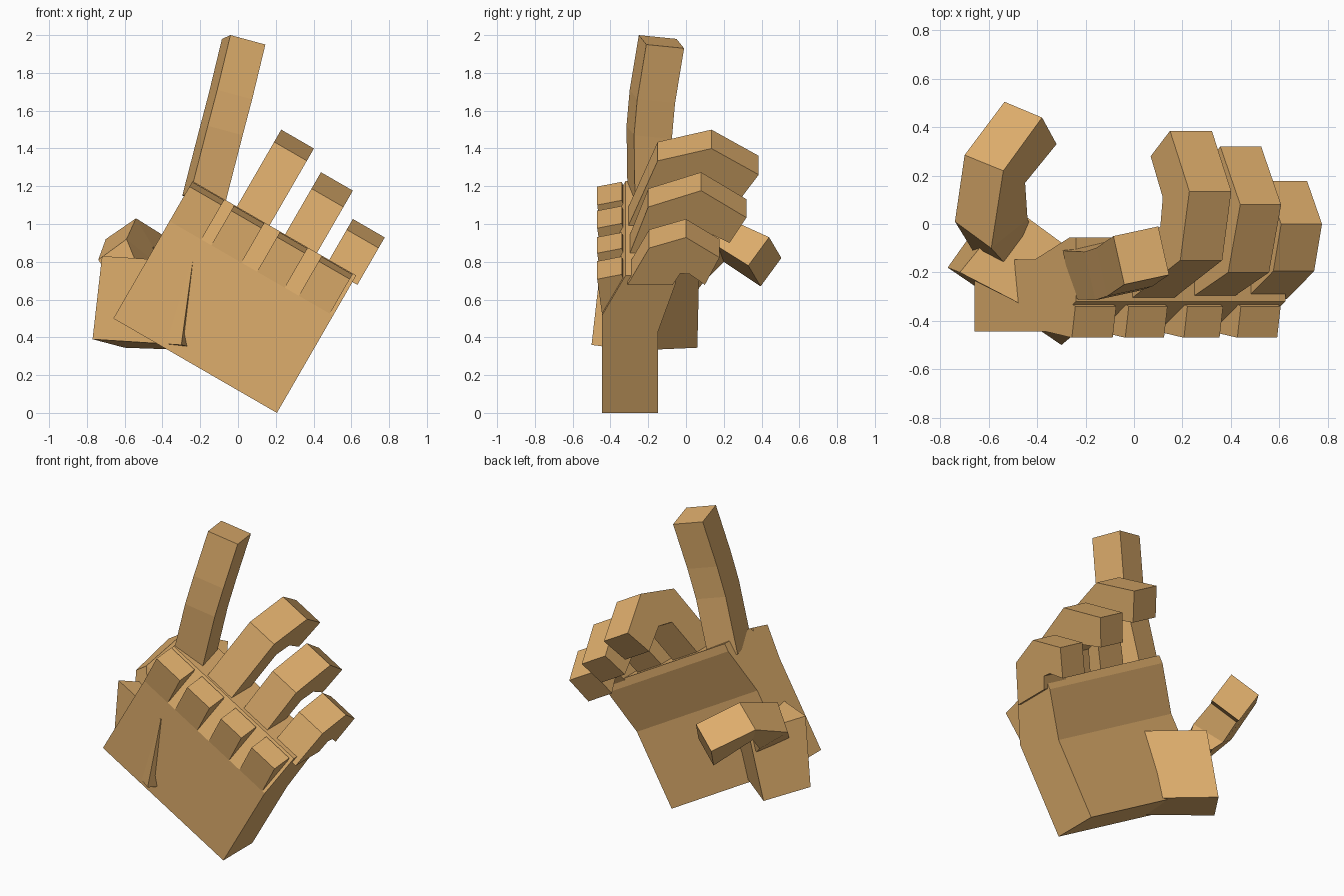
import bpy, bmesh, math
from mathutils import Vector

if "Cube" in bpy.data.objects:
    bpy.data.objects.remove(bpy.data.objects["Cube"])

SKIN = (0.73, 0.42, 0.15, 1)
skin = bpy.data.materials.new("tan_skin")
skin.use_nodes = True
skin.diffuse_color = SKIN
skin.node_tree.nodes["Principled BSDF"].inputs["Base Color"].default_value = SKIN

# Hand leans 30 degrees: u runs across the palm, v towards the fingers
TILT = math.radians(30)


def hand(u, y, v):
    c, s = math.cos(TILT), math.sin(TILT)
    return Vector((-0.66 + c * u + s * v, y, 0.5 - s * u + c * v))


def loft(name, rings):
    """Join matching rings of points into a closed solid."""
    bm = bmesh.new()
    loops = [[bm.verts.new(p) for p in ring] for ring in rings]
    for a, b in zip(loops, loops[1:]):
        for i in range(len(a)):
            j = (i + 1) % len(a)
            bm.faces.new((a[i], a[j], b[j], b[i]))
    bm.faces.new(loops[0])
    bm.faces.new(loops[-1])
    bmesh.ops.recalc_face_normals(bm, faces=bm.faces)
    mesh = bpy.data.meshes.new(name)
    bm.to_mesh(mesh)
    bm.free()
    mesh.materials.append(skin)
    obj = bpy.data.objects.new(name, mesh)
    bpy.context.collection.objects.link(obj)
    return obj


def slab(name, profile, u0, u1):
    """Extrude a side profile of (y, v) points across the hand."""
    return loft(name, [[hand(u, y, v) for y, v in profile] for u in (u0, u1)])


# Palm, swelling towards the finger roots
slab("palm", [(-0.445, 0), (-0.445, 0.595), (-0.32, 0.84), (-0.055, 0.84),
              (-0.055, 0.79), (-0.147, 0.5), (-0.147, 0)], 0, 1)

# Knuckle wedges
knuckle = [(-0.445, 0.595), (-0.47, 0.806), (-0.34, 0.835), (-0.3, 0.7)]
for name, u0, u1 in (("index", 0, 0.195), ("middle", 0.255, 0.44),
                     ("ring", 0.535, 0.705), ("little", 0.79, 0.98)):
    slab(name + "_knuckle", knuckle, u0, u1)

# Curled fingers: back of finger out to the tip, then the inside
slab("middle_finger", [(-0.32, 0.8), (-0.15, 1.235), (0.135, 1.31), (0.385, 1.15),
                       (0.28, 0.99), (0.11, 1.09), (-0.01, 1.07), (-0.12, 0.8)], 0.27, 0.47)
slab("ring_finger", [(-0.31, 0.8), (-0.2, 1.12), (0.08, 1.22), (0.32, 1.055),
                     (0.23, 0.9), (0.07, 0.99), (-0.04, 0.97), (-0.12, 0.8)], 0.565, 0.76)
slab("little_finger", [(-0.31, 0.8), (-0.195, 1.025), (0, 1.09), (0.177, 0.967),
                       (0.1, 0.8), (0.02, 0.865), (-0.03, 0.87), (-0.07, 0.8)], 0.835, 1.03)

# Raised index finger, bending slightly forward
across, deep = Vector((0.185, 0.04, -0.05)), Vector((-0.045, 0.2, -0.02))
path = [(-0.25, -0.31, 1.17), (-0.16, -0.315, 1.52), (-0.11, -0.298, 1.71), (-0.04, -0.25, 2.0)]
loft("index_finger", [[p, p + across, p + across + deep, p + deep]
                      for p in map(Vector, path)])

# Thumb base block
loft("thumb_base", [
    [(-0.77, -0.18, 0.39), (-0.3, -0.5, 0.36), (-0.18, -0.28, 0.33), (-0.6, 0.06, 0.345)],
    [(-0.72, -0.2, 0.83), (-0.24, -0.45, 0.8), (-0.2, -0.15, 0.74), (-0.5, 0.07, 0.76)]])

# Thumb joints, bent over to the tip
loft("thumb", [
    [(-0.66, -0.12, 0.7), (-0.5, -0.2, 0.7), (-0.42, -0.02, 0.65), (-0.55, 0.06, 0.65)],
    [(-0.74, 0.01, 0.81), (-0.59, -0.1, 0.92), (-0.44, 0.02, 0.8), (-0.6, 0.1, 0.7)],
    [(-0.7, 0.285, 0.92), (-0.54, 0.22, 1.03), (-0.45, 0.17, 0.88), (-0.62, 0.2, 0.8)],
    [(-0.535, 0.505, 0.82), (-0.38, 0.44, 0.93), (-0.32, 0.33, 0.78), (-0.475, 0.395, 0.67)]])
